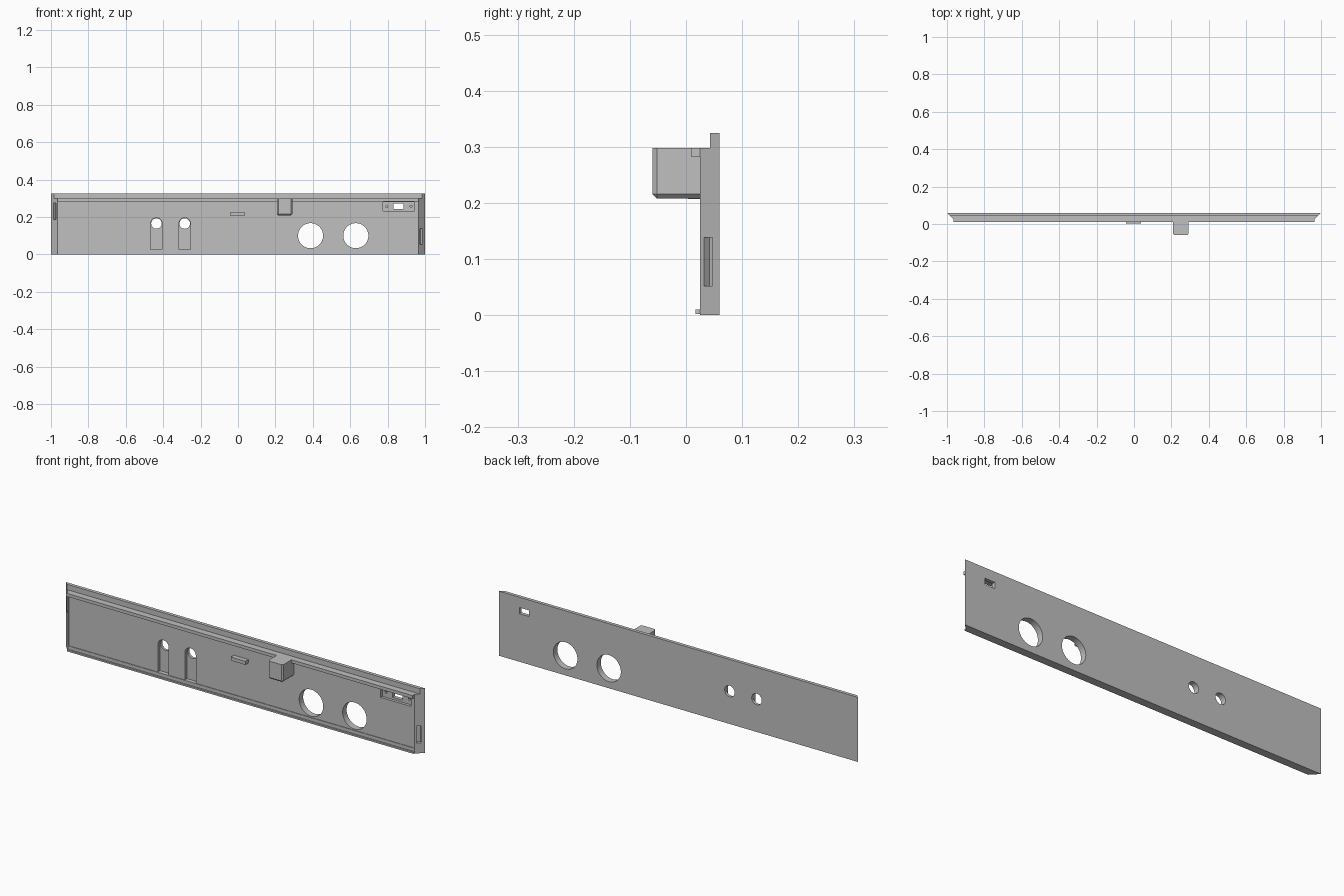
import bpy, bmesh, math

if "Cube" in bpy.data.objects:
    bpy.data.objects.remove(bpy.data.objects["Cube"])

grey = bpy.data.materials.new("light_grey")
grey.diffuse_color = (0.527, 0.527, 0.527, 1)
grey.use_nodes = True
grey.node_tree.nodes["Principled BSDF"].inputs["Base Color"].default_value = grey.diffuse_color


def make(name, bm, cutter=False):
    bmesh.ops.recalc_face_normals(bm, faces=bm.faces)
    me = bpy.data.meshes.new(name)
    bm.to_mesh(me)
    bm.free()
    ob = bpy.data.objects.new(name, me)
    bpy.context.collection.objects.link(ob)
    me.materials.append(grey)
    if cutter:
        ob.hide_render = True
        ob.hide_viewport = True
    return ob


def prism(bm, a, b):
    """Close two matching loops of points into a solid."""
    va, vb = [bm.verts.new(p) for p in a], [bm.verts.new(p) for p in b]
    bm.faces.new(va)
    bm.faces.new(vb[::-1])
    n = len(va)
    for i in range(n):
        j = (i + 1) % n
        bm.faces.new((va[i], vb[i], vb[j], va[j]))


def along_x(name, profile, half):
    bm = bmesh.new()
    prism(bm, [(-half(y), y, z) for y, z in profile], [(half(y), y, z) for y, z in profile])
    return make(name, bm)


def along_y(name, outline, y0, y1, cutter=False):
    bm = bmesh.new()
    prism(bm, [(x, y0, z) for x, z in outline], [(x, y1, z) for x, z in outline])
    return make(name, bm, cutter)


def rect(x0, x1, z0, z1):
    return [(x0, z0), (x1, z0), (x1, z1), (x0, z1)]


def arc(cx, cz, r, n, turn=2 * math.pi):
    k = n if turn > 6 else n + 1
    return [(cx + r * math.cos(turn * i / n), cz + r * math.sin(turn * i / n)) for i in range(k)]


def cut(ob, tool):
    m = ob.modifiers.new(tool.name, 'BOOLEAN')
    m.operation = 'DIFFERENCE'
    m.solver = 'EXACT'
    m.object = tool


# Panel with mitred ends and a raised lip along the back top edge
panel = along_x("panel", [(.06, 0), (.06, .325), (.043, .325), (.043, .298), (.025, .298), (.025, 0)],
                lambda y: .965 + (y - .025))

# Shallow field inside the front border
cut(panel, along_y("field_cutter", rect(-.962, .962, .027, .284), 0, .028, True))

# Large round openings
for i, x in enumerate((.388, .63)):
    cut(panel, along_y(f"large_hole_cutter_{i}", arc(x, .1, .067, 48), 0, .1, True))

# Small holes, each with a round-topped slot running down the front
for i, x in enumerate((-.436, -.285)):
    slot = arc(x, .165, .0305, 20, math.pi) + [(x - .0305, .027), (x + .0305, .027)]
    cut(panel, along_y(f"slot_cutter_{i}", slot, 0, .046, True))
    cut(panel, along_y(f"small_hole_cutter_{i}", arc(x, .165, .028, 32), 0, .1, True))

# Socket recess, its window and two screw holes
cut(panel, along_y("socket_cutter", rect(.775, .945, .231, .281), 0, .042, True))
cut(panel, along_y("window_cutter", rect(.832, .886, .242, .273), 0, .1, True))
for i, x in enumerate((.795, .925)):
    cut(panel, along_y(f"screw_hole_cutter_{i}", arc(x, .257, .006, 16), 0, .052, True))

# Slots sunk square into the mitred end faces
for name, s, z0, z1 in (("left", -1, .187, .275), ("right", 1, .052, .138)):
    bm = bmesh.new()
    pts = [(.972, .032), (.987, .047), (.977, .057), (.962, .042)]
    out = [(.992, .012), (1.007, .027)]
    loop = [out[0], out[1], pts[2], pts[3]]
    prism(bm, [(s * x, y, z0) for x, y in loop], [(s * x, y, z1) for x, y in loop])
    cut(panel, make(f"{name}_end_slot_cutter", bm, True))

# Rails on the front, top and bottom
along_x("top_rail", [(.01, .282), (.03, .282), (.03, .298), (.01, .298)], lambda y: .965)
along_x("bottom_rail", [(.017, .002), (.03, .002), (.03, .01), (.017, .01)], lambda y: .965)

# Small tab
along_y("tab", rect(-.043, .038, .207, .225), .004, .035)

# Block with bevelled front and lower edges
block = along_y("block", rect(.208, .291, .208, .298), -.06, .035)
bm = bmesh.new()
bm.from_mesh(block.data)
edges = []
for e in bm.edges:
    c = (e.verts[0].co + e.verts[1].co) / 2
    front, low, high = c.y < -.059, c.z < .209, c.z > .297
    side = abs(c.x - .2495) > .04
    if not high and ((front and (side or low)) or (low and side)):
        edges.append(e)
bmesh.ops.bevel(bm, geom=edges, offset=.008, segments=1, affect='EDGES')
bm.to_mesh(block.data)
bm.free()
